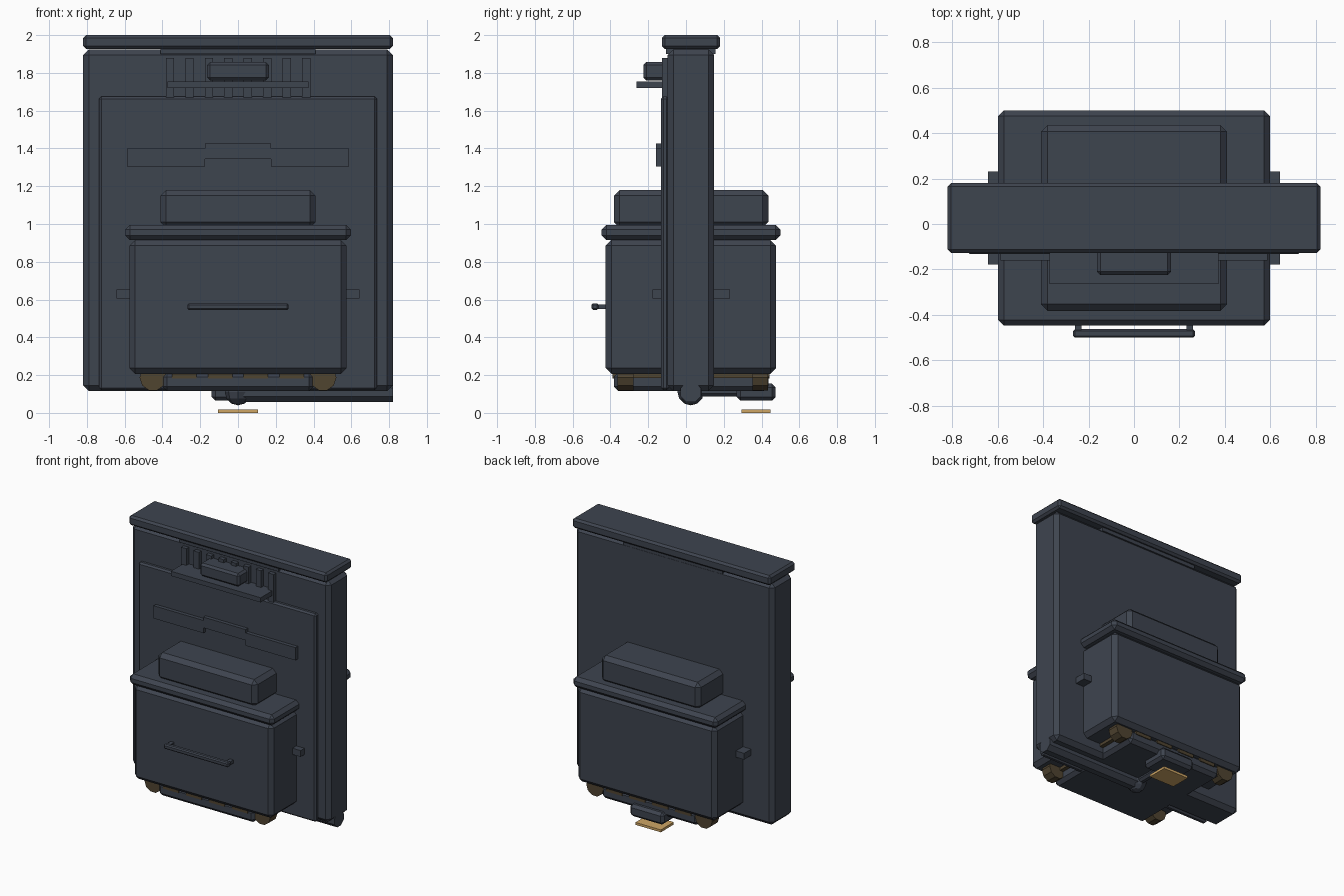
import bpy, bmesh, math
from mathutils import Matrix

if "Cube" in bpy.data.objects:
    bpy.data.objects.remove(bpy.data.objects["Cube"])


def material(name, rgb):
    m = bpy.data.materials.new(name)
    m.diffuse_color = (*rgb, 1)
    m.use_nodes = True
    m.node_tree.nodes["Principled BSDF"].inputs["Base Color"].default_value = m.diffuse_color
    return m


SLATE = material("dark slate", (0.048, 0.058, 0.078))
BROWN = material("dark brown", (0.080, 0.058, 0.030))
GOLD = material("warm gold", (0.62, 0.38, 0.13))


def finish(name, bm, mat):
    bmesh.ops.recalc_face_normals(bm, faces=bm.faces)
    me = bpy.data.meshes.new(name)
    bm.to_mesh(me)
    bm.free()
    me.materials.append(mat)
    ob = bpy.data.objects.new(name, me)
    bpy.context.collection.objects.link(ob)
    return ob


def box(name, x, y, z, chamfer=0, mat=SLATE):
    """Box from (min, max) ranges with an optional flat chamfer."""
    bm = bmesh.new()
    bmesh.ops.create_cube(bm, size=1)
    for v in bm.verts:
        v.co = [sum(r) / 2 + c * (r[1] - r[0]) for r, c in zip((x, y, z), v.co)]
    if chamfer:
        bmesh.ops.bevel(bm, geom=bm.edges[:], offset=chamfer, segments=1,
                        affect='EDGES', profile=0.5)
    return finish(name, bm, mat)


def rod(name, axis, centre, radius, length, sides=8, mat=SLATE):
    """Prism along axis x or y with flat sides top and bottom."""
    bm = bmesh.new()
    bmesh.ops.create_cone(bm, cap_ends=True, segments=sides, radius1=radius,
                          radius2=radius, depth=length)
    turn = Matrix.Rotation(math.pi / 2, 4, 'Y' if axis == 'X' else 'X')
    spin = Matrix.Rotation(math.pi / sides, 4, 'Z')
    bmesh.ops.transform(bm, matrix=Matrix.Translation(centre) @ turn @ spin, verts=bm.verts)
    return finish(name, bm, mat)


# Upright slab with cap and front panel
box("back_slab", (-0.82, 0.82), (-0.097, 0.148), (0.115, 1.925), 0.03)
box("top_cap", (-0.82, 0.82), (-0.127, 0.18), (1.927, 2.0), 0.015)
box("cap_strip", (-0.41, 0.41), (-0.105, 0.155), (1.90, 1.93))
box("front_panel", (-0.735, 0.735), (-0.132, -0.09), (0.12, 1.675), 0.012)

# Vent ribs, shelf and small box near the top
for i in range(8):
    x = -0.36 + i * 0.103
    box(f"vent_rib_{i + 1}", (x - 0.022, x + 0.022), (-0.127, -0.09), (1.67, 1.88))
box("vent_shelf", (-0.372, 0.372), (-0.263, -0.09), (1.72, 1.755))
box("vent_box", (-0.163, 0.163), (-0.225, -0.09), (1.76, 1.857), 0.015)

# Stepped trim plate on the panel
right = [(0.587, 1.305), (0.587, 1.40), (0.175, 1.40), (0.175, 1.425)]
left = [(-x, z) for x, z in reversed(right)]
outline = right + left + [(-0.175, 1.305), (-0.175, 1.345), (0.175, 1.345), (0.175, 1.305)]
bm = bmesh.new()
face = bm.faces.new([bm.verts.new((x, -0.16, z)) for x, z in outline])
ext = bmesh.ops.extrude_face_region(bm, geom=[face])
bmesh.ops.translate(bm, vec=(0, 0.032, 0),
                    verts=[g for g in ext["geom"] if isinstance(g, bmesh.types.BMVert)])
finish("stepped_trim", bm, SLATE)

# Main body passing through the slab, with flange and raised top
box("main_body", (-0.575, 0.575), (-0.425, 0.477), (0.207, 0.915), 0.03)
box("body_flange", (-0.598, 0.598), (-0.447, 0.50), (0.915, 0.995), 0.025)
box("raised_top", (-0.41, 0.41), (-0.382, 0.436), (0.98, 1.18), 0.03)
box("side_pegs", (-0.643, 0.643), (-0.178, 0.232), (0.605, 0.652))

# Front handle
box("handle_bar", (-0.268, 0.268), (-0.50, -0.463), (0.545, 0.58), 0.008)
for side in (-1, 1):
    box("handle_post", (side * 0.245 - 0.015, side * 0.245 + 0.015),
        (-0.48, -0.41), (0.55, 0.575))

# Base with brown slots and corner rollers
box("base_block", (-0.40, 0.40), (-0.382, 0.437), (0.115, 0.215), 0.025)
for i in range(4):
    x = -0.285 + i * 0.19
    box(f"base_slot_{i + 1}", (x - 0.065, x + 0.065), (-0.388, 0.443), (0.183, 0.212), mat=BROWN)
for side in (-1, 1):
    box("base_side_strip", (side * 0.41 - 0.02, side * 0.41 + 0.02),
        (-0.345, 0.40), (0.185, 0.212), mat=BROWN)
    for y in (-0.32, 0.393):
        rod("corner_roller", 'Y', (side * 0.45, y, 0.187), 0.071, 0.083, 10, BROWN)

# Bottom pipe, joint and rear outlet
rod("bottom_pipe", 'X', (0.41, 0.025, 0.11), 0.058, 0.82)
bm = bmesh.new()
bmesh.ops.create_uvsphere(bm, u_segments=8, v_segments=6, radius=0.07,
                          matrix=Matrix.Translation((0, 0.025, 0.11)))
finish("pipe_joint", bm, SLATE)
rod("rear_pipe", 'Y', (0, 0.17, 0.115), 0.03, 0.28)
box("outlet_block", (-0.14, 0.14), (0.268, 0.475), (0.065, 0.155), 0.02)
box("gold_plate", (-0.105, 0.105), (0.295, 0.447), (0.0, 0.018), mat=GOLD)
